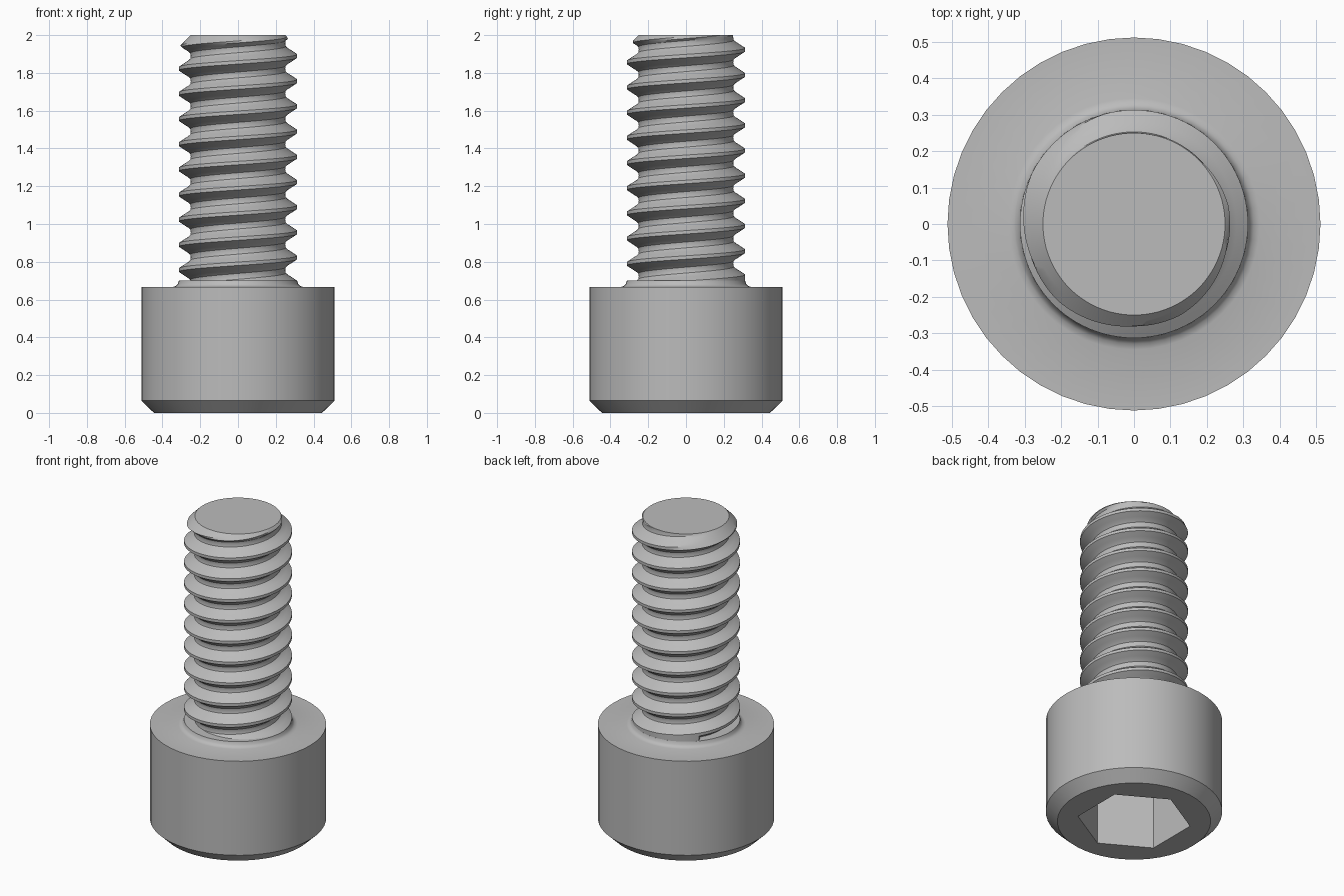
import bpy, bmesh
from math import cos, sin, radians, pi

if "Cube" in bpy.data.objects:
    bpy.data.objects.remove(bpy.data.objects["Cube"], do_unlink=True)

HEAD_R, HEAD_H = 0.512, 0.667
CREST, ROOT = 0.313, 0.25
TOP, PITCH, SIDES = 2.0, 0.1333, 96

steel = bpy.data.materials.new("grey_steel")
steel.use_nodes = True
steel.diffuse_color = (0.5, 0.5, 0.5, 1)
steel.node_tree.nodes["Principled BSDF"].inputs["Base Color"].default_value = (0.5, 0.5, 0.5, 1)


def make_object(name, bm):
    mesh = bpy.data.meshes.new(name)
    bm.to_mesh(mesh)
    bm.free()
    mesh.materials.append(steel)
    obj = bpy.data.objects.new(name, mesh)
    bpy.context.collection.objects.link(obj)
    return obj


def activate(obj):
    bpy.ops.object.select_all(action='DESELECT')
    obj.select_set(True)
    bpy.context.view_layer.objects.active = obj


def lathe(name, profile, sides):
    bm = bmesh.new()
    verts = [bm.verts.new((r, 0, z)) for r, z in profile]
    edges = [bm.edges.new(pair) for pair in zip(verts, verts[1:])]
    bmesh.ops.spin(bm, geom=verts + edges, cent=(0, 0, 0), axis=(0, 0, 1),
                   angle=2 * pi, steps=sides)
    bmesh.ops.remove_doubles(bm, verts=bm.verts, dist=1e-4)
    bmesh.ops.recalc_face_normals(bm, faces=bm.faces)
    return make_object(name, bm)


# Head with chamfered rim and a fillet under the shank
head = lathe("head", [(0, 0), (0.445, 0), (HEAD_R, 0.065), (HEAD_R, HEAD_H),
                      (0.345, HEAD_H), (0.329, 0.672), (0.319, 0.682),
                      (0.3135, 0.7), (0, 0.7)], 48)

# Hexagonal key socket cut into the underside
bpy.ops.mesh.primitive_cylinder_add(vertices=6, radius=0.33, depth=0.76)
cutter = bpy.context.object
cutter.name = "socket_cutter"
cutter.hide_render = True
cutter.data.materials.append(steel)
activate(head)
cut = head.modifiers.new("socket", 'BOOLEAN')
cut.operation = 'DIFFERENCE'
cut.solver = 'EXACT'
cut.object = cutter
bpy.ops.object.modifier_apply(modifier=cut.name)
bpy.data.objects.remove(cutter, do_unlink=True)

# Threaded shank: one round-bottomed groove swept along a helix, trimmed at both ends
WIDTH = 0.115
half = [(0, CREST), (0.0105, 0.297), (0.021, 0.281), (0.0315, 0.264), (0.042, 0.253)]
groove = half + [(WIDTH / 2, ROOT)] + [(WIDTH - dz, r) for dz, r in reversed(half)]
groove_start = radians(140)


def shank_point(angle, rise, radius):
    z = 0.632 + PITCH * (angle - pi) / (2 * pi) + rise
    z = min(max(z, HEAD_H - 0.01), TOP)
    if angle < groove_start:
        radius = CREST
    radius = min(radius, ROOT + TOP - z)
    return radius * cos(angle), radius * sin(angle), z


bm = bmesh.new()
columns = []
for i in range(-SIDES, 13 * SIDES):
    angle = 2 * pi * i / SIDES
    columns.append([bm.verts.new(shank_point(angle, dz, r)) for dz, r in groove])
for i in range(len(columns) - SIDES - 1):
    a = columns[i] + [columns[i + SIDES][0]]
    b = columns[i + 1] + [columns[i + 1 + SIDES][0]]
    for j in range(len(groove)):
        bm.faces.new((a[j], b[j], b[j + 1], a[j + 1]))

# Flat shank tip
bm.faces.new([bm.verts.new((ROOT * cos(2 * pi * i / SIDES),
                            ROOT * sin(2 * pi * i / SIDES), TOP))
              for i in range(SIDES)])
bmesh.ops.remove_doubles(bm, verts=bm.verts, dist=1e-4)
shank = make_object("threaded_shank", bm)

for obj in (head, shank):
    activate(obj)
    bpy.ops.object.shade_smooth_by_angle(angle=radians(30))
